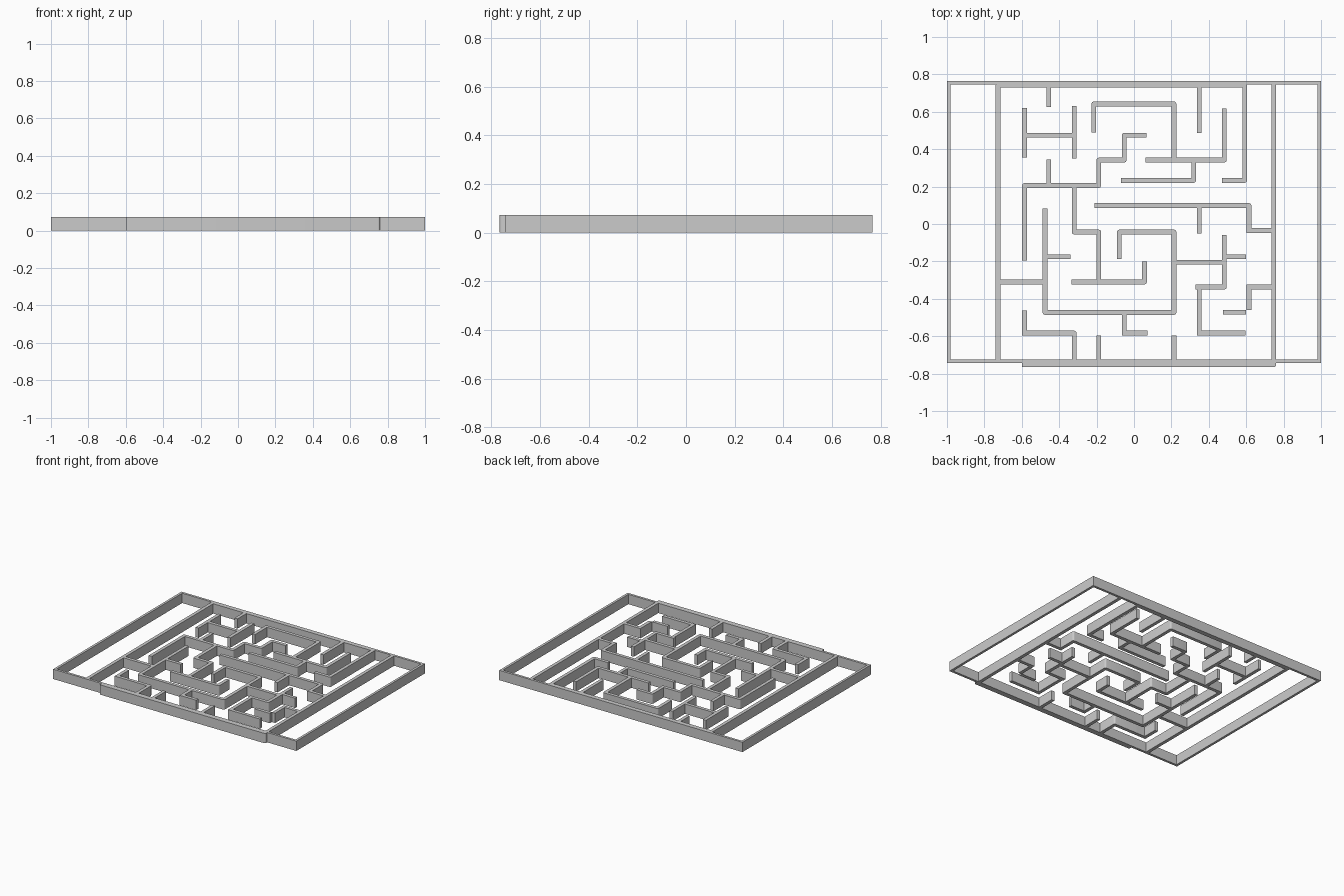
import bpy, bmesh, math
from mathutils import Vector

if "Cube" in bpy.data.objects:
    bpy.data.objects.remove(bpy.data.objects["Cube"])

HEIGHT, THICK = 0.073, 0.025


def make_object(name, outlines):
    """Extrude closed outlines upward; one object per wall group."""
    bm = bmesh.new()
    for pts in outlines:
        low = [bm.verts.new((p[0], p[1], 0)) for p in pts]
        high = [bm.verts.new((p[0], p[1], HEIGHT)) for p in pts]
        bm.faces.new(low[::-1])
        bm.faces.new(high)
        n = len(pts)
        for i in range(n):
            j = (i + 1) % n
            bm.faces.new((low[i], low[j], high[j], high[i]))
    bmesh.ops.recalc_face_normals(bm, faces=bm.faces)
    mesh = bpy.data.meshes.new(name)
    bm.to_mesh(mesh)
    bm.free()
    ob = bpy.data.objects.new(name, mesh)
    bpy.context.collection.objects.link(ob)
    bpy.ops.object.select_all(action='DESELECT')
    ob.select_set(True)
    bpy.context.view_layer.objects.active = ob
    bpy.ops.object.shade_smooth_by_angle(angle=math.radians(30))
    return ob


def wall_outline(path, rounded=True, steps=4):
    """Outline of a constant-width wall with rounded or square outer corners."""
    pts = [Vector(p) for p in path]
    r = THICK / 2
    dirs = [(b - a).normalized() for a, b in zip(pts, pts[1:])]
    norm = [Vector((-d.y, d.x)) * r for d in dirs]
    left, right = [pts[0] + norm[0]], [pts[0] - norm[0]]
    for i in range(1, len(pts) - 1):
        p, a, b = pts[i], norm[i - 1], norm[i]
        turn = dirs[i - 1].cross(dirs[i])
        for side, sign in ((left, 1), (right, -1)):
            if rounded and turn * sign < 0:
                for k in range(steps + 1):
                    t = k / steps * math.pi / 2
                    side.append(p + sign * (a * math.cos(t) + b * math.sin(t)))
            else:
                side.append(p + sign * (a + b))
    left.append(pts[-1] + norm[-1])
    right.append(pts[-1] - norm[-1])
    return right + left[::-1]


def walls(name, paths, rounded=True):
    make_object(name, [wall_outline(p, rounded) for p in paths])


# Outer rectangular frame, four mitred bars
X, TOP, BOT, T = 1.0, 0.765, -0.743, 0.018
outer = [(-X, BOT), (X, BOT), (X, TOP), (-X, TOP)]
inner = [(-X + T, BOT + T), (X - T, BOT + T), (X - T, TOP - T), (-X + T, TOP - T)]
make_object("outer_frame", [[outer[i], outer[(i + 1) % 4], inner[(i + 1) % 4], inner[i]]
                            for i in range(4)])

# Maze border walls
walls("border_walls", [
    [(-.727, -.74), (-.727, .742), (.592, .742), (.592, .233), (.47, .233)],
    [(-.6, -.753), (.748, -.753), (.748, .76)],
])

# Upper maze walls
walls("upper_walls", [
    [(-.455, .74), (-.455, .625)],
    [(.348, .74), (.348, .487)],
    [(-.585, .62), (-.585, .355)],
    [(-.585, .475), (-.32, .475)],
    [(-.32, .63), (-.32, .35)],
    [(-.215, .49), (-.215, .642), (.214, .642), (.214, .355)],
    [(-.455, .345), (-.455, .21)],
    [(-.585, -.195), (-.585, .206), (-.188, .206), (-.188, .342),
     (-.052, .342), (-.052, .475), (.066, .475)],
    [(.062, .342), (.483, .342), (.483, .617)],
    [(.32, .342), (.32, .233), (-.07, .233)],
])

# Middle maze walls
walls("middle_walls", [
    [(-.212, .099), (.615, .099), (.615, -.02)],
    [(.348, .099), (.348, -.052)],
    [(-.32, .206), (-.32, -.043), (-.188, -.043), (-.188, -.305)],
    [(-.333, -.31), (.056, -.31), (.056, -.2)],
    [(-.476, .083), (-.476, -.473), (.214, -.473), (.214, -.043),
     (-.078, -.043), (-.078, -.187)],
    [(-.476, -.175), (-.34, -.175)],
    [(-.727, -.31), (-.476, -.31)],
    [(.214, -.204), (.483, -.204)],
    [(.483, -.06), (.483, -.337), (.33, -.337)],
    [(.483, -.175), (.6, -.175)],
])

# Lower maze walls
walls("lower_walls", [
    [(.475, -.471), (.6, -.471)],
    [(-.585, -.583), (-.32, -.583), (-.32, -.733)],
    [(-.188, -.595), (-.188, -.733)],
    [(.214, -.595), (.214, -.733)],
])

# Walls with square corners
walls("square_corner_walls", [
    [(.615, .0), (.615, -.035), (.737, -.035)],
    [(.348, -.337), (.348, -.583), (.596, -.583)],
    [(.737, -.337), (.615, -.337), (.615, -.46)],
    [(-.585, -.463), (-.585, -.583), (-.5, -.583)],
    [(-.052, -.473), (-.052, -.583), (.073, -.583)],
], rounded=False)
